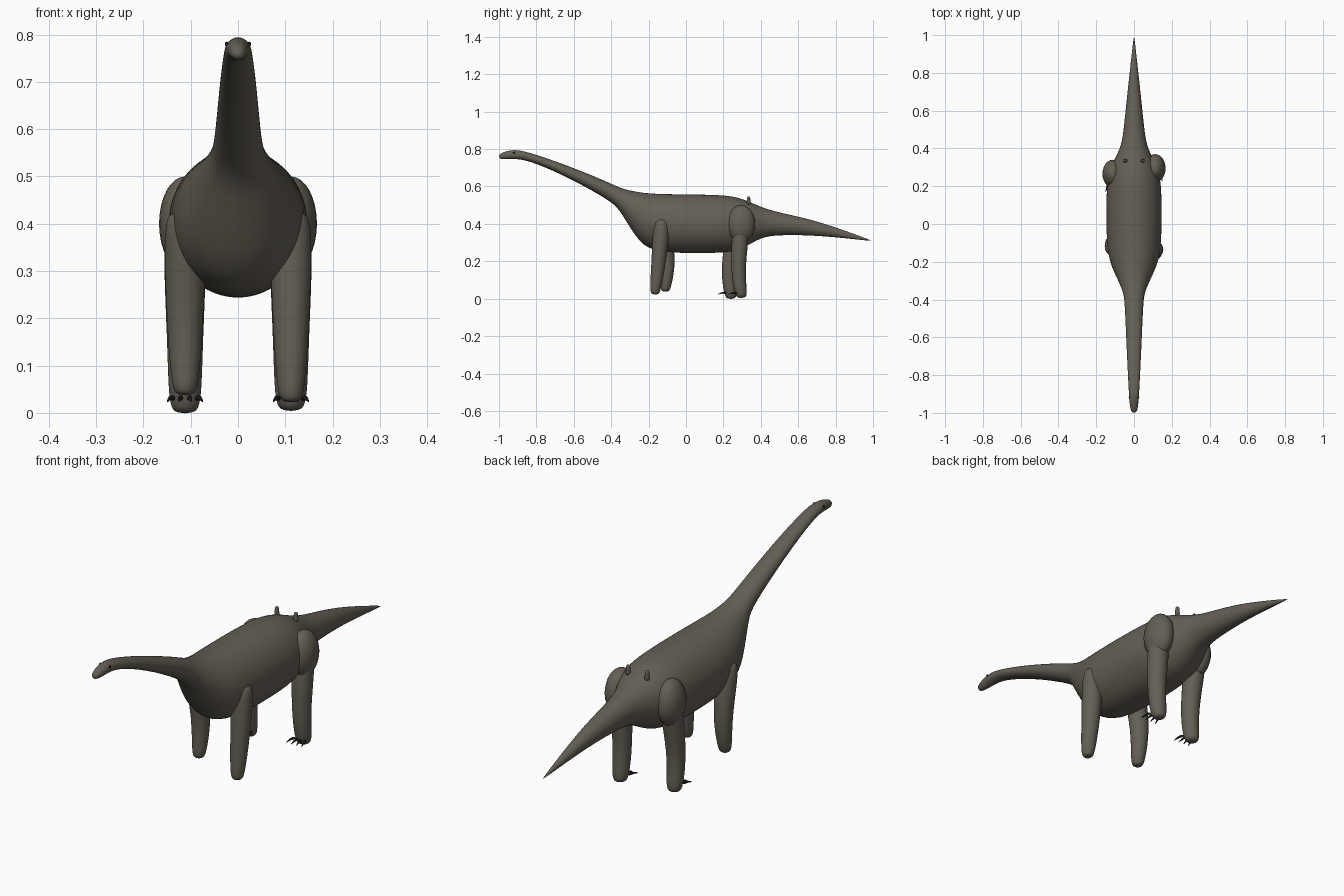
import bpy, math
from mathutils import Vector

cube = bpy.data.objects.get("Cube")
if cube:
    bpy.data.objects.remove(cube)

ACROSS, ALONG, UP = Vector((1, 0, 0)), Vector((0, 1, 0)), Vector((0, 0, 1))


def material(name, color):
    mat = bpy.data.materials.new(name)
    mat.use_nodes = True
    mat.diffuse_color = (*color, 1)
    shader = mat.node_tree.nodes["Principled BSDF"]
    shader.inputs["Base Color"].default_value = (*color, 1)
    shader.inputs["Roughness"].default_value = 0.8
    return mat


skin = material("grey brown skin", (0.13, 0.115, 0.09))
black = material("black claw", (0.01, 0.01, 0.01))


def loft(name, rings, u, v, mat, sides=16, levels=2):
    """Skin a run of ellipses; each ring is (centre, radius along u, radius along v)."""
    verts, faces = [], []
    for centre, across, along in rings:
        for i in range(sides):
            turn = math.tau * i / sides
            verts.append(Vector(centre) + u * across * math.cos(turn) + v * along * math.sin(turn))
    for start in range(0, len(verts) - sides, sides):
        for i in range(sides):
            j = (i + 1) % sides
            faces.append((start + i, start + j, start + sides + j, start + sides + i))
    faces.append(tuple(reversed(range(sides))))
    faces.append(tuple(range(len(verts) - sides, len(verts))))
    travel = Vector(rings[-1][0]) - Vector(rings[0][0])
    if u.cross(v).dot(travel) < 0:
        faces = [face[::-1] for face in faces]
    mesh = bpy.data.meshes.new(name)
    mesh.from_pydata(verts, [], faces)
    mesh.materials.append(mat)
    mesh.shade_smooth()
    part = bpy.data.objects.new(name, mesh)
    bpy.context.collection.objects.link(part)
    smooth = part.modifiers.new("smooth", "SUBSURF")
    smooth.levels = smooth.render_levels = levels


def limb(name, joints, radii):
    """Tapering upright tube through the joints, with rounded ends."""
    points = [Vector(joint) for joint in joints]
    top, bottom = radii[0] * 0.6, radii[-1] * 0.6
    points = [points[0] + UP * top, *points, points[-1] - UP * bottom]
    radii = [top, *radii, bottom]
    loft(name, [(p, r, r) for p, r in zip(points, radii)], ACROSS, ALONG, skin)


def ellipsoid(name, centre, size, mat):
    bpy.ops.mesh.primitive_uv_sphere_add(segments=24, ring_count=16, location=centre)
    part = bpy.context.object
    part.name = part.data.name = name
    part.scale = size
    part.data.materials.append(mat)
    bpy.ops.object.shade_smooth()


# Head, neck, trunk and tail: y, middle height, half height, half width
stations = [
    (-1, .76, .01, .01), (-.98, .764, .02, .02), (-.92, .773, .026, .026),
    (-.85, .765, .022, .03), (-.65, .69, .03, .04), (-.4, .57, .048, .05),
    (-.35, .53, .06, .06), (-.25, .43, .14, .11), (-.15, .4, .16, .15),
    (.2, .4, .16, .15), (.3, .4, .14, .13), (.4, .41, .08, .07),
    (.5, .4, .06, .055), (.7, .38, .04, .035), (1, .308, .001, .001)]
loft("body", [((0, y, mid), wide, tall) for y, mid, tall, wide in stations],
     ACROSS, UP, skin, sides=20)

# Each side has its own stride and foot height
for side, label, front_y, front_z, hind_y, hind_z in (
        (1, "left", -.165, .04, .295, .025), (-1, "right", -.11, .055, .24, .02)):
    x = side * .112

    # Legs, shoulder to foot and hip to foot
    limb(f"{label}_front_leg",
         [(x, -.13, .4), (x, front_y + .02, .2), (x, front_y, front_z)], [.048, .04, .03])
    hip_y = .28 + side * .015
    limb(f"{label}_hind_leg",
         [(x, hip_y, .38), (x, hind_y - .02, .15), (x, hind_y, hind_z)], [.05, .038, .036])
    ellipsoid(f"{label}_hip", (x, hip_y, .4), (.055, .075, .1), skin)

    # Hooked claws on the hind feet
    for k in range(4):
        offset = (k - 1.5) * .016
        toe = Vector((x + offset, hind_y - .02, .03))
        fan = ACROSS * offset * .3
        loft(f"{label}_claw_{k + 1}",
             [(toe, .007, .008),
              (toe + fan - ALONG * .025 + UP * .004, .006, .006),
              (toe + fan * 2 - ALONG * .052 - UP * .008, .001, .001)],
             ACROSS, UP, black, sides=6, levels=1)

    # Small knobs on the rump, and eyes
    knob = Vector((side * .046, .335, .5))
    loft(f"{label}_rump_knob",
         [(knob + UP * rise, radius, radius)
          for rise, radius in ((0, .015), (.03, .009), (.04, .01), (.047, .006))],
         ACROSS, ALONG, skin, sides=8, levels=1)
    ellipsoid(f"{label}_eye", (side * .024, -.92, .78), (.004, .005, .005), black)
